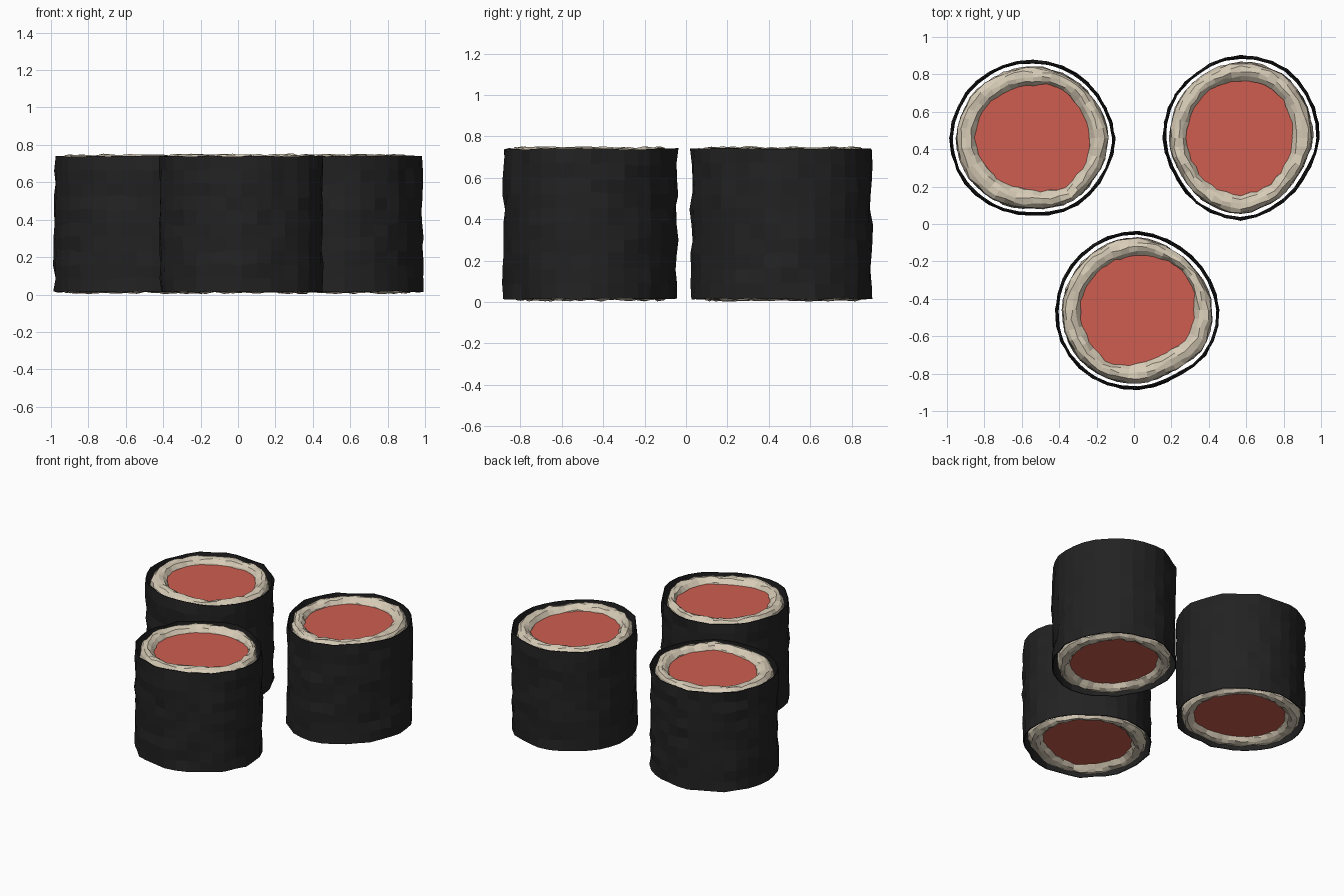
import bpy, bmesh, math, random

random.seed(4)
cube = bpy.data.objects.get("Cube")
if cube:
    bpy.data.objects.remove(cube, do_unlink=True)


def material(name, rgb):
    m = bpy.data.materials.new(name)
    m.use_nodes = True
    m.diffuse_color = (*rgb, 1)
    bsdf = next(n for n in m.node_tree.nodes if n.type == "BSDF_PRINCIPLED")
    bsdf.inputs["Base Color"].default_value = (*rgb, 1)
    bsdf.inputs["Roughness"].default_value = 0.8
    return m


SEAWEED = material("seaweed black", (0.016, 0.016, 0.016))
RICE = material("rice cream", (0.68, 0.60, 0.47))
FISH = material("salmon red", (0.62, 0.11, 0.08))


def radius_at(radii, angle):
    """Interpolate a closed outline of evenly spaced radii."""
    t = angle / math.tau * len(radii)
    i = math.floor(t)
    f = t - i
    return radii[i % len(radii)] * (1 - f) + radii[(i + 1) % len(radii)] * f


def loft(name, centre, mat, rings, segments, closed=False, caps=False):
    """Skin rings given as functions of angle returning (radius, z)."""
    bm = bmesh.new()
    rows = []
    for ring in rings:
        row = []
        for s in range(segments):
            a = math.tau * s / segments
            r, z = ring(a)
            row.append(bm.verts.new((r * math.cos(a), r * math.sin(a), z)))
        rows.append(row)
    pairs = list(zip(rows, rows[1:]))
    if closed:
        pairs.append((rows[-1], rows[0]))
    for low, high in pairs:
        for s in range(segments):
            n = (s + 1) % segments
            bm.faces.new((low[s], low[n], high[n], high[s]))
    if caps:
        bm.faces.new(rows[0][::-1])
        bm.faces.new(rows[-1])
    bmesh.ops.recalc_face_normals(bm, faces=bm.faces)
    mesh = bpy.data.meshes.new(name)
    bm.to_mesh(mesh)
    bm.free()
    mesh.materials.append(mat)
    obj = bpy.data.objects.new(name, mesh)
    obj.location = (*centre, 0)
    bpy.context.collection.objects.link(obj)
    return obj


def wobble(amount):
    return random.uniform(-amount, amount)


def make_roll(side, centre, outer, inner):
    # Seaweed wrap: thin wavy sheet, open at both ends
    def wrap_ring(z, edge):
        return lambda a: (radius_at(outer, a) - 0.009 + wobble(0.008),
                          z + wobble(0.004 if edge else 0.01))
    rows = 10
    wrap = loft(side + "_seaweed_wrap", centre, SEAWEED,
                [wrap_ring(0.015 + 0.725 * k / rows, k in (0, rows))
                 for k in range(rows + 1)], 32)
    sheet = wrap.modifiers.new("thickness", "SOLIDIFY")
    sheet.thickness = 0.006

    # Rice: lumpy tube with rounded ends; (across, height) section
    def rice_ring(across, z, lump):
        def ring(a):
            r_in, r_out = radius_at(inner, a), radius_at(outer, a) - 0.042
            return (r_in + (r_out - r_in) * across + wobble(lump),
                    z + wobble(lump))
        return ring
    top = [(1.0, 0.685), (0.96, 0.722), (0.78, 0.742), (0.52, 0.746),
           (0.3, 0.738), (0.1, 0.715), (0.0, 0.68)]
    wall = [(1.0, 0.2), (1.0, 0.38), (1.0, 0.56)]
    bottom = [(x, 0.755 - z) for x, z in reversed(top)]
    loft(side + "_rice", centre, RICE,
         [rice_ring(x, z, 0.007) for x, z in top + bottom + wall],
         44, closed=True)

    # Fish filling: flat-ended core pressed into the rice
    loft(side + "_fish_filling", centre, FISH,
         [lambda a, z=z: (radius_at(inner, a) + 0.016, z)
          for z in (0.045, 0.71)], 24, caps=True)


# Outlines list radii every thirty degrees, from +x anticlockwise
make_roll("back_right", (-0.54, 0.46),
          [.445, .425, .42, .42, .425, .44, .45, .445, .43, .417, .435, .435],
          [.295, .285, .30, .275, .28, .29, .30, .29, .27, .27, .305, .30])
make_roll("back_left", (0.57, 0.46),
          [.425, .435, .45, .445, .43, .425, .42, .41, .43, .445, .42, .405],
          [.265, .285, .31, .295, .30, .28, .28, .28, .29, .295, .285, .265])
make_roll("front", (0.02, -0.46),
          [.44, .42, .41, .425, .43, .435, .445, .45, .44, .43, .415, .445],
          [.295, .31, .30, .285, .28, .285, .30, .295, .315, .275, .26, .29])
